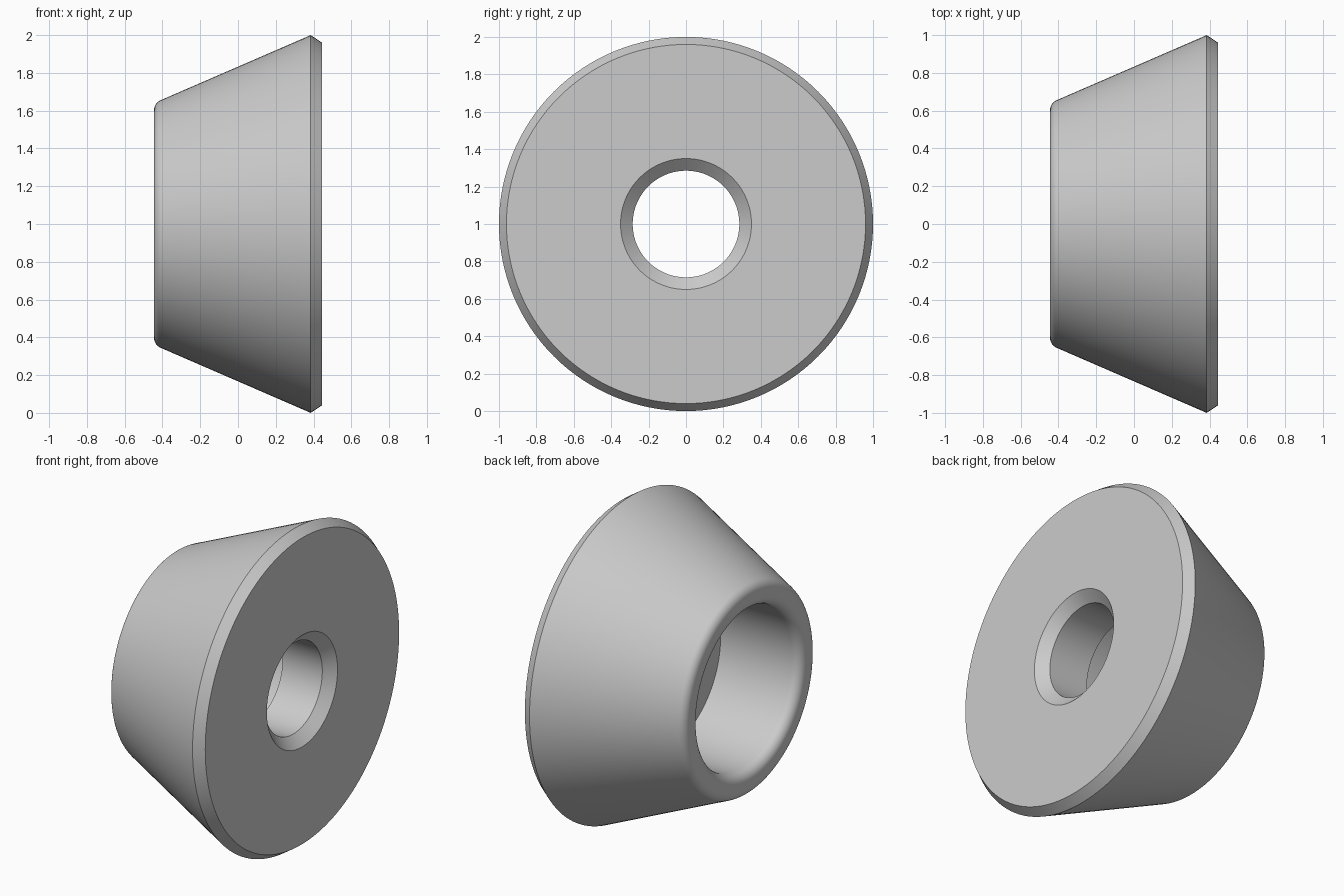
import bpy, bmesh
from math import pi, sin, cos, radians
from mathutils import Vector, Matrix

cube = bpy.data.objects.get("Cube")
if cube:
    bpy.data.objects.remove(cube, do_unlink=True)


def make_material(name, colour):
    mat = bpy.data.materials.new(name)
    mat.use_nodes = True
    mat.diffuse_color = colour
    mat.node_tree.nodes["Principled BSDF"].inputs["Base Color"].default_value = colour
    return mat


def fillet(before, corner, after, radius, steps=8):
    """Points of an arc that rounds a corner of the profile."""
    a = (Vector(before) - Vector(corner)).normalized()
    b = (Vector(after) - Vector(corner)).normalized()
    half = a.angle(b) / 2
    mid = (a + b).normalized()
    centre = Vector(corner) + mid * (radius / sin(half))
    side = (a - b).normalized()
    sweep = pi / 2 - half
    return [tuple(centre + radius * (side * sin(t) - mid * cos(t)))
            for t in (sweep * (1 - 2 * i / steps) for i in range(steps + 1))]


# Half section as (x, radius), from the small rim round to the bore
flange_edge, rim_outer = (0.385, 1.0), (-0.445, 0.64)
rim_inner, bore_end = (-0.445, 0.50), (0.11, 0.50)
profile = [
    bore_end,
    *fillet(bore_end, rim_inner, rim_outer, 0.06),
    *fillet(rim_inner, rim_outer, flange_edge, 0.06),
    flange_edge,
    (0.445, 0.96),      # outer chamfer
    (0.445, 0.35),      # flat face
    (0.385, 0.285),     # hole chamfer
    (0.11, 0.285),      # through hole
]

# Revolve the section about the x axis
bm = bmesh.new()
verts = [bm.verts.new((x, 0, r)) for x, r in profile]
edges = [bm.edges.new((verts[i - 1], v)) for i, v in enumerate(verts)]
bmesh.ops.spin(bm, geom=verts + edges, cent=(0, 0, 0), axis=(1, 0, 0),
               angle=2 * pi, steps=128, use_merge=True)
bmesh.ops.remove_doubles(bm, verts=bm.verts, dist=0.0001)
bmesh.ops.recalc_face_normals(bm, faces=bm.faces)
bm.transform(Matrix.Translation((0, 0, 1)))

mesh = bpy.data.meshes.new("tapered_bushing")
bm.to_mesh(mesh)
bm.free()
bushing = bpy.data.objects.new("tapered_bushing", mesh)
bpy.context.collection.objects.link(bushing)
mesh.materials.append(make_material("light grey", (0.6, 0.6, 0.6, 1)))

bpy.ops.object.select_all(action="DESELECT")
bushing.select_set(True)
bpy.context.view_layer.objects.active = bushing
bpy.ops.object.shade_smooth_by_angle(angle=radians(30))
